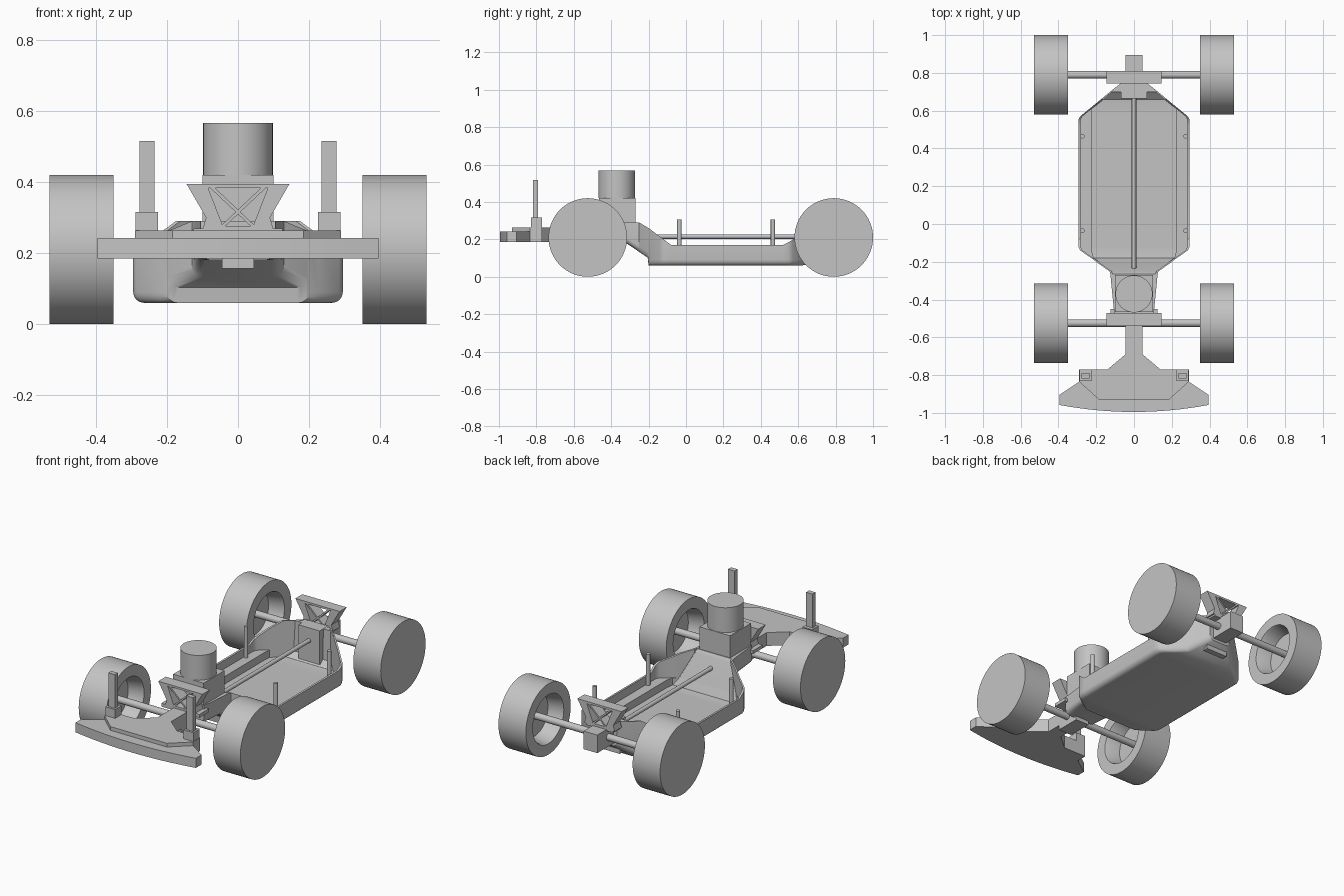
import bpy, bmesh, math
from mathutils import Vector

cube = bpy.data.objects.get("Cube")
if cube:
    bpy.data.objects.remove(cube, do_unlink=True)

grey = bpy.data.materials.new("plain grey")
grey.use_nodes = True
tone = (0.55, 0.55, 0.55, 1)
grey.diffuse_color = tone
grey.node_tree.nodes["Principled BSDF"].inputs["Base Color"].default_value = tone


def finish(name, bm, smooth=False):
    bmesh.ops.recalc_face_normals(bm, faces=bm.faces)
    mesh = bpy.data.meshes.new(name)
    bm.to_mesh(mesh)
    bm.free()
    obj = bpy.data.objects.new(name, mesh)
    bpy.context.collection.objects.link(obj)
    mesh.materials.append(grey)
    if smooth:
        bpy.ops.object.select_all(action='DESELECT')
        obj.select_set(True)
        bpy.context.view_layer.objects.active = obj
        bpy.ops.object.shade_smooth_by_angle(angle=math.radians(30))
    return obj


def loft(name, rings, smooth=False):
    """Skin a list of equal closed rings and cap both ends."""
    bm = bmesh.new()
    loops = [[bm.verts.new(p) for p in ring] for ring in rings]
    n = len(loops[0])
    for a, b in zip(loops, loops[1:]):
        for i in range(n):
            j = (i + 1) % n
            bm.faces.new((a[i], a[j], b[j], b[i]))
    bm.faces.new(loops[0])
    bm.faces.new(loops[-1])
    return finish(name, bm, smooth)


def box(name, x, y, z):
    pts = [(x[0], y[0]), (x[1], y[0]), (x[1], y[1]), (x[0], y[1])]
    return loft(name, [[(px, py, h) for px, py in pts] for h in z])


def plate(name, half, z):
    """Flat plate from the +x half of its outline, mirrored."""
    pts = half + [(-x, y) for x, y in reversed(half) if x > 0]
    return loft(name, [[(x, y, h) for x, y in pts] for h in z])


def upright(name, pts, y):
    return loft(name, [[(x, d, z) for x, z in pts] for d in y])


def rod(name, start, end, radius, sides=24):
    start, end = Vector(start), Vector(end)
    turn = (end - start).to_track_quat('Z', 'Y')
    circle = [turn @ Vector((radius * math.cos(a), radius * math.sin(a), 0))
              for a in (math.tau * i / sides for i in range(sides))]
    return loft(name, [[c + p for p in circle] for c in (start, end)], True)


# Hull tub: stations are y, half width, underside, rim, floor, side ledge height
stations = [
    (-.47, .105, .18, .29, .289, .2895),
    (-.32, .12, .18, .29, .289, .2895),
    (-.265, .125, .143, .29, .289, .2895),
    (-.25, .13, .132, .29, .27, .271),
    (-.205, .195, .103, .263, .13, .131),
    (-.2, .2, .06, .26, .12, .121),
    (-.18, .227, .06, .245, .08, .122),
    (-.14, .285, .06, .215, .075, .12),
    (-.12, .295, .06, .2, .075, .12),
    (-.08, .295, .06, .17, .075, .12),
    (.52, .295, .06, .17, .075, .12),
    (.55, .295, .06, .185, .075, .12),
    (.57, .285, .06, .198, .075, .12),
    (.61, .236, .06, .245, .075, .12),
    (.66, .175, .065, .29, .08, .081),
    (.695, .133, .097, .29, .11, .111),
    (.7, .127, .1, .29, .289, .2895),
    (.745, .07, .14, .29, .289, .2895),
]
rings = []
for y, w, low, rim, floor, ledge in stations:
    r, wi = .03, w - .012
    inner = min(.225, wi - .002)
    half = [(w, rim), (w, low + r)]
    half += [(w - r + r * math.cos(a), low + r - r * math.sin(a))
             for a in (math.pi * k / 8 for k in range(1, 5))]
    under = half + [(-x, z) for x, z in reversed(half)]
    cavity = [(wi, rim), (wi, ledge), (inner, ledge), (inner, floor)]
    top = [(-x, z) for x, z in cavity] + list(reversed(cavity))
    rings.append([(x, y, z) for x, z in under + top])
loft("hull_tub", rings, True)
box("rear_bulkhead_block", (-.07, .07), (.665, .72), (.09, .29))

# Drive shaft and body posts
rod("drive_shaft", (0, -.24, .215), (0, .68, .215), .012)
for s in (-1, 1):
    for y in (-.035, .465):
        rod("body_post", (s * .273, y, .1), (s * .273, y, .305), .012, 16)

# Motor
box("motor_mount", (-.1, .1), (-.465, -.27), (.27, .42))
rod("motor_can", (0, -.37, .42), (0, -.37, .567), .098, 48)


# Wheels: closed outside, hollow hub inside
def wheel(name, side, y):
    profile = [(.53, 0.001), (.53, .21), (.35, .21), (.35, .145), (.36, .14),
               (.44, .125), (.44, .001)]
    sides = 64
    spins = []
    for px, pr in profile:
        spins.append([(side * px, y + pr * math.cos(math.tau * i / sides),
                       .21 + pr * math.sin(math.tau * i / sides))
                      for i in range(sides)])
    loft(name, spins, True)


# Suspension ends: axle, wheels, gearbox and cross-braced tower
for end, y0, y1, axle_y in (("front", -.54, -.47, -.525), ("rear", .745, .81, .79)):
    rod(end + "_axle", (-.445, axle_y, .21), (.445, axle_y, .21), .02)
    for side, label in ((1, "left"), (-1, "right")):
        wheel(f"{end}_{label}_wheel", side, axle_y)
    span = (y0, y1)
    upright(end + "_tower_top", [(-.145, .395), (.145, .395), (.138, .383), (-.138, .383)], span)
    box(end + "_tower_base", (-.09, .09), span, (.255, .277))
    for s in (-1, 1):
        upright(end + "_tower_side", [(s * x, z) for x, z in (
            (.142, .39), (.085, .386), (.04, .27), (.1, .265), (.09, .3))], span)
        upright(end + "_tower_brace", [(s * x, z) for x, z in (
            (.066, .385), (.08, .385), (-.04, .272), (-.053, .272))], span)
box("front_tower_foot", (-.125, .125), (-.54, -.45), (.25, .27))
box("front_gearbox", (-.045, .045), (-.6, -.45), (.157, .262))
box("rear_gearbox", (-.045, .045), (.74, .895), (.155, .262))

# Bumper: curved lower blade and raised upper deck on a narrow neck
nose = [(.395 * k / 8, -.995 + .037 * (k / 8) ** 2) for k in range(9)]
rear_edge = [(.29, -.835), (.29, -.77), (.14, -.77), (.045, -.69), (.045, -.5)]
plate("bumper_blade", nose + [(.395, -.905)] + rear_edge, (.185, .242))
plate("bumper_deck", [(.185, -.93)] + rear_edge, (.241, .264))

# Tall body mounts on the bumper
for s in (-1, 1):
    box("mount_base", (s * .225, s * .288), (-.83, -.77), (.26, .316))
    box("mount_post", (s * .235, s * .277), (-.818, -.79), (.31, .516))
